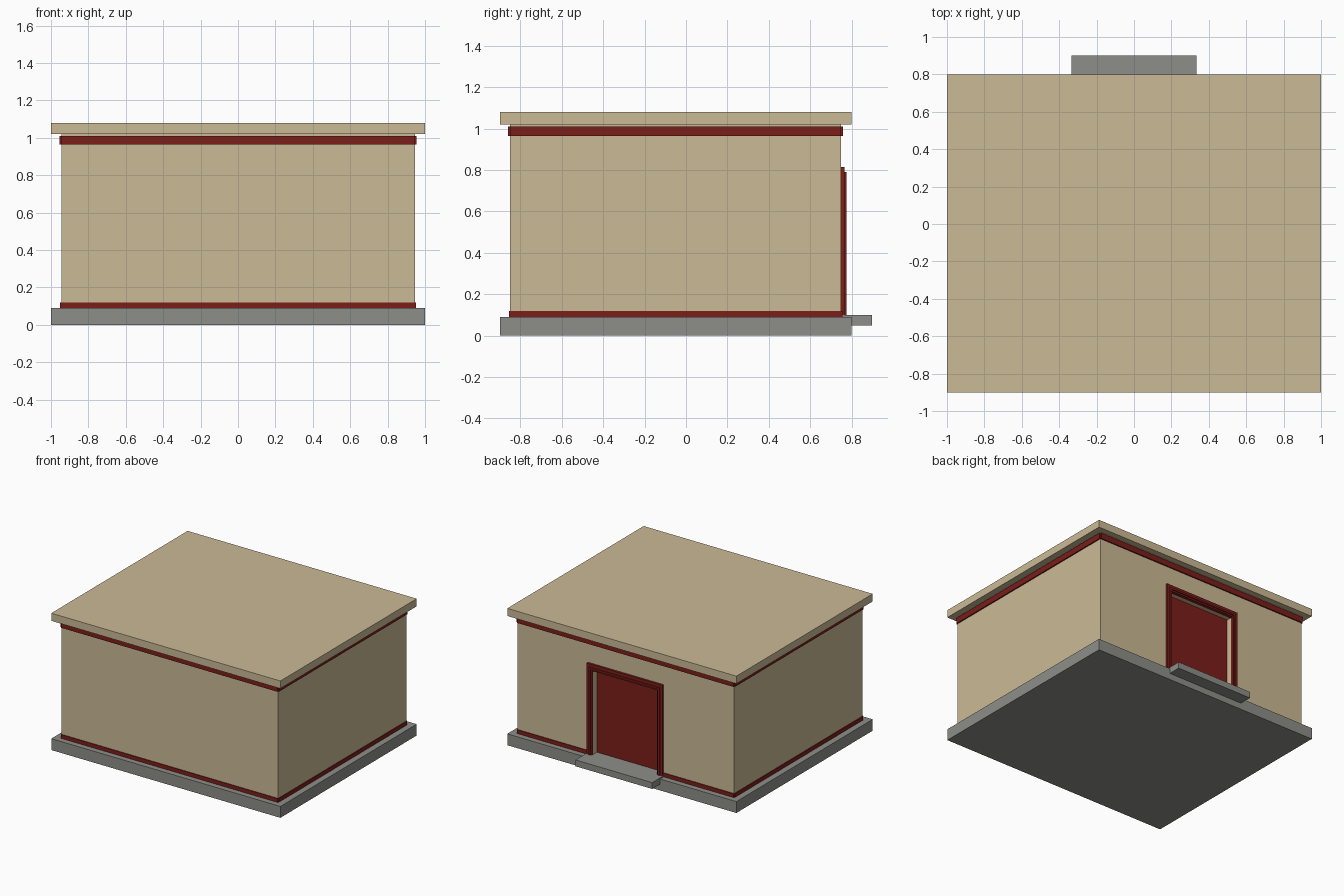
import bpy, bmesh

if "Cube" in bpy.data.objects:
    bpy.data.objects.remove(bpy.data.objects["Cube"])


def material(name, rgb):
    m = bpy.data.materials.new(name)
    m.diffuse_color = (*rgb, 1)
    m.use_nodes = True
    m.node_tree.nodes["Principled BSDF"].inputs["Base Color"].default_value = m.diffuse_color
    return m


TAN = material("sandstone", (0.60, 0.49, 0.30))
RED = material("red_paint", (0.20, 0.013, 0.010))
GREY = material("concrete", (0.27, 0.27, 0.25))


def box(name, x, y, z, mat=None):
    """Box from (min, max) pairs on each axis."""
    bm = bmesh.new()
    bmesh.ops.create_cube(bm, size=1)
    for v in bm.verts:
        for i, (lo, hi) in enumerate((x, y, z)):
            v.co[i] = hi if v.co[i] > 0 else lo
    me = bpy.data.meshes.new(name)
    bm.to_mesh(me)
    bm.free()
    ob = bpy.data.objects.new(name, me)
    bpy.context.collection.objects.link(ob)
    if mat:
        me.materials.append(mat)
    return ob


def door_frame(name, outer, inner, top, head, y):
    """Two posts and a lintel as one extruded upside-down U."""
    z0 = 0.10
    pts = [(-outer, z0), (-inner, z0), (-inner, head), (inner, head),
           (inner, z0), (outer, z0), (outer, top), (-outer, top)]
    bm = bmesh.new()
    f = bm.faces.new([bm.verts.new((px, y[0], pz)) for px, pz in pts])
    ext = bmesh.ops.extrude_face_region(bm, geom=[f], use_keep_orig=True)
    for v in ext["geom"]:
        if isinstance(v, bmesh.types.BMVert):
            v.co.y = y[1]
    bmesh.ops.recalc_face_normals(bm, faces=bm.faces)
    me = bpy.data.meshes.new(name)
    bm.to_mesh(me)
    bm.free()
    me.materials.append(RED)
    bpy.context.collection.objects.link(bpy.data.objects.new(name, me))


# Wall limits
WX, Y0, Y1 = 0.945, -0.85, 0.75
DOOR_X, DOOR_TOP, DOOR_Y = 0.285, 0.765, 0.70

# Foundation, roof and doorstep
box("foundation", (-1, 1), (-0.9, 0.8), (0, 0.09), GREY)
box("roof_slab", (-1, 1), (-0.9, 0.8), (1.02, 1.08), TAN)
box("doorstep", (-0.335, 0.335), (DOOR_Y, 0.9), (0.05, 0.10), GREY)

# Walls with a shallow door recess in the back
walls = box("walls", (-WX, WX), (Y0, Y1), (0.09, 1.02), TAN)
cutter = box("door_cutter", (-DOOR_X, DOOR_X), (DOOR_Y, 0.9), (0.0, DOOR_TOP), TAN)
cutter.hide_render = True
cutter.hide_viewport = True
cut = walls.modifiers.new("door_recess", "BOOLEAN")
cut.operation = "DIFFERENCE"
cut.solver = "EXACT"
cut.object = cutter

# Door leaf and stepped frame
box("door", (-DOOR_X, DOOR_X), (DOOR_Y - 0.02, DOOR_Y + 0.005), (0.10, DOOR_TOP), RED)
door_frame("door_frame", 0.33, DOOR_X, 0.815, DOOR_TOP, (Y1 - 0.01, 0.767))
door_frame("door_frame_bead", 0.31, 0.295, 0.792, 0.777, (0.76, 0.775))


# Red bands around the walls, one strip per side
def band(name, z, d, gap):
    box(name + "_front", (-WX, WX), (Y0 - d, Y0 + 0.01), z, RED)
    for s, side in ((-1, "left"), (1, "right")):
        x = sorted((s * (WX - 0.01), s * (WX + d)))
        box(f"{name}_{side}", x, (Y0, Y1), z, RED)
        if gap:
            bx = sorted((s * gap, s * WX))
            box(f"{name}_back_{side}", bx, (Y1 - 0.01, Y1 + d), z, RED)
    if not gap:
        box(name + "_back", (-WX, WX), (Y1 - 0.01, Y1 + d), z, RED)


band("upper_band", (0.965, 1.01), 0.01, 0)
band("lower_band", (0.09, 0.12), 0.006, 0.33)
